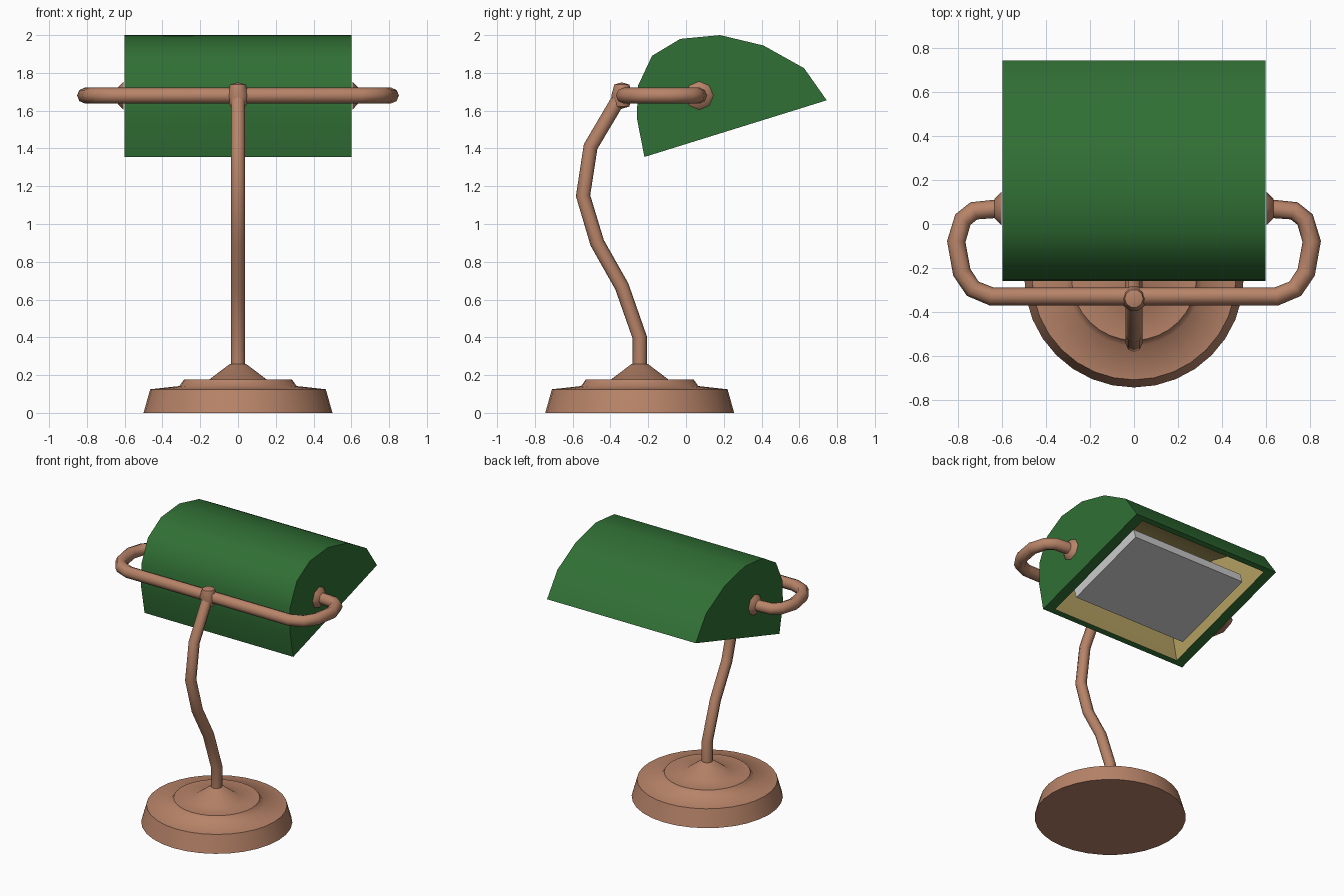
import bpy, bmesh, math
from mathutils import Vector

if "Cube" in bpy.data.objects:
    bpy.data.objects.remove(bpy.data.objects["Cube"])


def material(name, rgb):
    m = bpy.data.materials.new(name)
    m.diffuse_color = (*rgb, 1)
    m.use_nodes = True
    m.node_tree.nodes["Principled BSDF"].inputs["Base Color"].default_value = m.diffuse_color
    return m


copper = material("copper", (0.48, 0.23, 0.14))
green = material("green", (0.03, 0.16, 0.035))
cream = material("cream", (0.45, 0.35, 0.12))


def finish(ob, angle=50):
    bpy.ops.object.select_all(action='DESELECT')
    ob.select_set(True)
    bpy.context.view_layer.objects.active = ob
    bpy.ops.object.shade_smooth_by_angle(angle=math.radians(angle))


def add_mesh(name, bm, mats, angle=50):
    bmesh.ops.recalc_face_normals(bm, faces=bm.faces)
    me = bpy.data.meshes.new(name)
    bm.to_mesh(me)
    bm.free()
    for m in mats:
        me.materials.append(m)
    ob = bpy.data.objects.new(name, me)
    bpy.context.collection.objects.link(ob)
    finish(ob, angle)
    return ob


def lathe(name, profile, origin, axis='Z', steps=32):
    bm = bmesh.new()
    vs = [bm.verts.new((r, 0, z)) for r, z in profile]
    es = [bm.edges.new(p) for p in zip(vs, vs[1:])]
    bmesh.ops.spin(bm, geom=vs + es, cent=(0, 0, 0), axis=(0, 0, 1),
                   angle=math.tau, steps=steps)
    bmesh.ops.remove_doubles(bm, verts=bm.verts, dist=1e-4)
    ob = add_mesh(name, bm, [copper])
    ob.location = origin
    if axis != 'Z':
        ob.rotation_euler = (0, math.radians(90 if axis == 'X' else -90), 0)
    return ob


def tube(name, points, radius):
    cu = bpy.data.curves.new(name, 'CURVE')
    cu.dimensions = '3D'
    cu.bevel_depth = radius
    cu.bevel_resolution = 2
    cu.use_fill_caps = True
    sp = cu.splines.new('POLY')
    sp.points.add(len(points) - 1)
    for p, co in zip(sp.points, points):
        p.co = (*co, 1)
    cu.materials.append(copper)
    ob = bpy.data.objects.new(name, cu)
    bpy.context.collection.objects.link(ob)
    bpy.ops.object.select_all(action='DESELECT')
    ob.select_set(True)
    bpy.context.view_layer.objects.active = ob
    bpy.ops.object.convert(target='MESH')
    finish(bpy.context.object)


# Weighted round base with raised step and cone
BY = -0.245
lathe("base", [(0, 0), (0.5, 0), (0.465, 0.125), (0.31, 0.142), (0.285, 0.178),
               (0.15, 0.178), (0.042, 0.26), (0, 0.26)], (0, BY, 0))

# Curved stem
tube("stem", [(0, y, z) for y, z in
              [(BY, 0.22), (BY, 0.40), (-0.34, 0.67), (-0.47, 0.90),
               (-0.545, 1.15), (-0.505, 1.41), (-0.345, 1.68)]], 0.038)

# Knuckle where the stem meets the arms
lathe("stem_joint", [(0, -0.07), (0.042, -0.058), (0.058, 0),
                     (0.042, 0.058), (0, 0.07)], (0, -0.34, 1.68), steps=10)

# Shade arms, one continuous bar mirrored about x = 0
half = [(0.65, -0.33), (0.735, -0.295), (0.785, -0.22), (0.81, -0.08),
        (0.78, 0.02), (0.73, 0.06), (0.62, 0.07)]
tube("shade_arms", [(-x, y, 1.68) for x, y in reversed(half)]
     + [(x, y, 1.68) for x, y in half], 0.042)
for side, axis in ((1, 'X'), (-1, '-X')):
    lathe("arm_flange", [(0, 0), (0.075, 0), (0.045, 0.03), (0, 0.03)],
          (side * 0.605, 0.07, 1.68), axis, 8)

# Shade: extruded faceted profile, open below, with a rim and cream lining
outer = [(-0.22, 1.355), (-0.26, 1.56), (-0.255, 1.73), (-0.18, 1.89), (-0.03, 1.98),
         (0.18, 2.0), (0.41, 1.945), (0.625, 1.825), (0.745, 1.655)]
mid = Vector((0.2625, 1.505))
inner = [mid + (Vector(p) - mid) * 0.93 for p in outer]
bm = bmesh.new()


def shell(profile, half_width, mat):
    rows = [[bm.verts.new((s * half_width, y, z)) for y, z in profile] for s in (1, -1)]
    a, b = rows
    faces = [bm.faces.new((a[i], a[i + 1], b[i + 1], b[i])) for i in range(len(a) - 1)]
    faces += [bm.faces.new(a), bm.faces.new(b[::-1])]
    for f in faces:
        f.material_index = mat
    return [a[0], a[-1], b[-1], b[0]]


o = shell(outer, 0.6, 0)
n = shell(inner, 0.525, 1)
for i in range(4):
    j = (i + 1) % 4
    bm.faces.new((o[i], o[j], n[j], n[i]))
add_mesh("shade", bm, [green, cream])

# Lamp panel set in the opening, tilted with the shade
tilt = math.atan2(0.3, 0.965)
up = Vector((0, -math.sin(tilt), math.cos(tilt)))
bpy.ops.mesh.primitive_cube_add(size=1, location=Vector((0, *mid)) + up * 0.045,
                                rotation=(tilt, 0, 0))
panel = bpy.context.object
panel.name = "lamp_panel"
panel.scale = (0.92, 0.64, 0.07)
